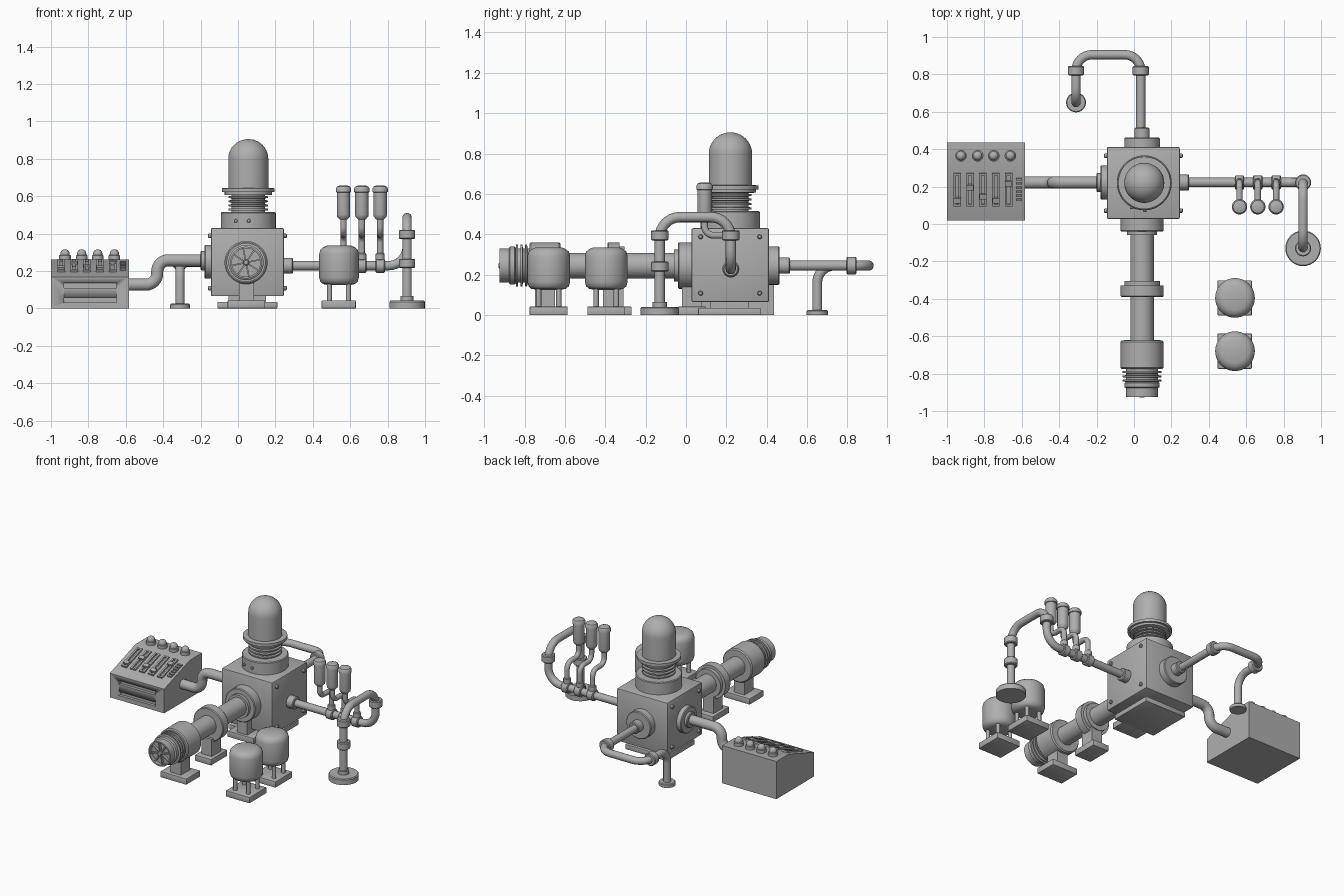
import bpy, bmesh, math
from mathutils import Vector, Matrix

if "Cube" in bpy.data.objects:
    bpy.data.objects.remove(bpy.data.objects["Cube"])

UP, FRONT, BACK = Vector((0, 0, 1)), Vector((0, -1, 0)), Vector((0, 1, 0))
RIGHT, LEFT = Vector((1, 0, 0)), Vector((-1, 0, 0))

# One dark grey for the whole machine
GREY = bpy.data.materials.new("dark_grey")
GREY.diffuse_color = (.43, .43, .43, 1)
GREY.use_nodes = True
GREY.node_tree.nodes["Principled BSDF"].inputs["Base Color"].default_value = GREY.diffuse_color


def smooth(ob):
    ob.data.materials.append(GREY)
    bpy.ops.object.select_all(action='DESELECT')
    ob.select_set(True)
    bpy.context.view_layer.objects.active = ob
    bpy.ops.object.shade_smooth_by_angle(angle=math.radians(35))
    return ob


def finish(name, bm):
    bmesh.ops.recalc_face_normals(bm, faces=bm.faces)
    me = bpy.data.meshes.new(name)
    bm.to_mesh(me)
    bm.free()
    ob = bpy.data.objects.new(name, me)
    bpy.context.collection.objects.link(ob)
    return smooth(ob)


def box(name, lo, hi, bevel=0.0, rot=None):
    """Box between two corners, optionally tilted about its own centre."""
    lo, hi = Vector(lo), Vector(hi)
    bm = bmesh.new()
    m = Matrix.Translation((lo + hi) / 2)
    if rot:
        m = m @ rot
    bmesh.ops.create_cube(bm, size=1, matrix=m @ Matrix.Diagonal((*(hi - lo), 1)))
    if bevel:
        bmesh.ops.bevel(bm, geom=bm.edges[:], offset=bevel, segments=2,
                        profile=0.5, affect='EDGES')
    return finish(name, bm)


def lathe(name, origin, axis, profile, n=32):
    """Turn (radius, distance) pairs about an axis and close both ends."""
    bm = bmesh.new()
    m = Matrix.Translation(origin) @ UP.rotation_difference(axis).to_matrix().to_4x4()
    rings = [[bm.verts.new(m @ Vector((r * math.cos(2 * math.pi * i / n),
                                       r * math.sin(2 * math.pi * i / n), h)))
              for i in range(n)] for r, h in profile]
    for a, b in zip(rings, rings[1:]):
        for i in range(n):
            bm.faces.new((a[i], a[(i + 1) % n], b[(i + 1) % n], b[i]))
    bm.faces.new(rings[0])
    bm.faces.new(rings[-1])
    return finish(name, bm)


def disc(name, origin, axis, r, h, n=32):
    b = min(0.005, h / 4)
    return lathe(name, origin, axis, [(r, 0), (r, h - b), (r - b, h)], n)


def pipe(name, pts, r, bend):
    """Round tube through points with rounded elbows."""
    pts = [Vector(p) for p in pts]
    path = [pts[0]]
    for a, p, c in zip(pts, pts[1:], pts[2:]):
        s, e = p + (a - p).normalized() * bend, p + (c - p).normalized() * bend
        o = s + e - p
        for i in range(9):
            t = i / 8 * math.pi / 2
            path.append(o + (s - o) * math.cos(t) + (e - o) * math.sin(t))
    path.append(pts[-1])
    cu = bpy.data.curves.new(name, 'CURVE')
    cu.dimensions = '3D'
    cu.bevel_depth, cu.bevel_resolution, cu.use_fill_caps = r, 5, True
    sp = cu.splines.new('POLY')
    sp.points.add(len(path) - 1)
    for q, v in zip(sp.points, path):
        q.co = (*v, 1)
    ob = bpy.data.objects.new(name, cu)
    bpy.context.collection.objects.link(ob)
    bpy.ops.object.select_all(action='DESELECT')
    ob.select_set(True)
    bpy.context.view_layer.objects.active = ob
    bpy.ops.object.convert(target='MESH')
    return smooth(bpy.context.view_layer.objects.active)


def coupling(name, centre, axis, r=0.043, h=0.05):
    return lathe(name, Vector(centre) - axis * h / 2, axis,
                 [(r - .005, 0), (r, .005), (r, h - .005), (r - .005, h)], 24)


# Central housing with plinth and corner bolts
box("housing", (-.145, .027, .065), (.245, .412, .43), .008)
box("plinth_neck", (-.05, .12, .03), (.15, .31, .07))
box("plinth", (-.11, .06, 0), (.21, .37, .035), .004)
for y in (.072, .365):
    for z in (.108, .388):
        disc("housing_bolt", (.243, y, z), RIGHT, .012, .018, 12)
        disc("housing_bolt", (-.143, y, z), LEFT, .012, .018, 12)

# Dome stack: collar, ribbed neck, flange and dome
C = Vector((.055, .22, 0))
disc("dome_collar", C + UP * .425, UP, .147, .09, 48)
for x, y in ((-.012, .092), (.058, .077)):
    disc("collar_stud", (x, y, .468), FRONT, .01, .012, 12)
neck = [(.09, .51)]
for i in range(4):
    z = .522 + i * .022
    neck += [(.09, z), (.105, z + .002), (.105, z + .011), (.09, z + .013)]
lathe("dome_ribbed_neck", C, UP, neck + [(.09, .61)], 40)
lathe("dome_flange", C, UP, [(.11, .605), (.126, .607), (.126, .622), (.14, .622), (.14, .642), (.11, .644)], 48)
lathe("dome", C, UP, [(.107, .63), (.107, .798)] +
      [(.107 * math.cos(i * math.pi / 20) + .0005, .798 + .107 * math.sin(i * math.pi / 20))
       for i in range(1, 11)], 48)

# Barrel with flanges, muzzle and fan
B = Vector((.043, 0, .245))
lathe("barrel", B, FRONT, [(.063, -.04), (.063, .64)], 40)
lathe("barrel_root_flange", B, FRONT, [(.115, -.03), (.115, .035), (.11, .04), (.08, .04), (.08, .06), (.063, .06)], 40)
lathe("barrel_mid_ring", B, FRONT, [(.07, .305), (.095, .305), (.095, .33), (.115, .33), (.115, .385), (.11, .39), (.07, .39)], 40)
lathe("muzzle_block", B, FRONT, [(.108, .622), (.115, .63), (.115, .768), (.108, .775)], 40)
ribs = [(.085, .77)]
for y in (.785, .808, .831):
    ribs += [(.085, y), (.104, y + .002), (.104, y + .011), (.085, y + .013)]
lathe("muzzle_ribs", B, FRONT, ribs + [(.094, .85), (.094, .872), (.085, .878), (.085, .925),
                                     (.076, .925), (.076, .9)], 40)
disc("fan_hub", B + FRONT * .895, FRONT, .016, .033, 16)
for i in range(8):
    a = i * math.pi / 4 + .2
    p = B + FRONT * .908 + Vector((math.cos(a), 0, math.sin(a))) * .045
    box("fan_blade", p - Vector((.034, .008, .004)), p + Vector((.034, .008, .004)),
        rot=Matrix.Rotation(-a, 4, 'Y'))

# Barrel stands: centre y, half width, half depth
for y, hx, hy in ((.03, .1, .068), (-.36, .063, .09), (-.698, .1, .077)):
    box("barrel_stand_foot", (.045 - hx, y - hy, 0), (.045 + hx, y + hy, .042), .004)
    box("barrel_stand_neck", (.005, y - .05, .03), (.085, y + .05, .16))

# Two tanks on four legs
for y in (-.395, -.68):
    lathe("tank", (.54, y, 0), UP, [(.06, .125), (.085, .13), (.1, .143), (.106, .165), (.106, .29),
                                   (.1, .313), (.085, .327), (.065, .335)], 40)
    box("tank_foot", (.447, y - .094, 0), (.63, y + .094, .042), .004)
    for dx in (-.05, .05):
        for dy in (-.05, .05):
            lathe("tank_leg", (.54 + dx, y + dy, .035), UP, [(.013, 0), (.013, .11)], 12)

# Right pipe loop to the floor
X = .904
disc("right_pipe_collar", (.24, .222, .228), RIGHT, .042, .055)
pipe("right_pipe", [(.24, .222, .228), (X, .222, .228), (X, .222, .485),
                    (X, -.13, .485), (X, -.13, .02)], .0255, .1)
for y, z in ((.222, .395), (-.13, .395), (-.13, .24)):
    coupling("right_pipe_coupling", (X, y, z), UP)
lathe("right_pipe_foot", (X, -.13, 0), UP, [(.095, 0), (.095, .035), (.09, .041), (.035, .041), (.035, .065)])

# Three valves with bent stems
for x in (.564, .662, .76):
    coupling("valve_coupling", (x, .222, .228), RIGHT, .038)
    pipe("valve_stem", [(x, .222, .23), (x, .222, .395), (x, .092, .395), (x, .092, .5)], .017, .045)
    coupling("valve_stem_base", (x, .222, .275), UP, .024, .04)
    lathe("valve_bulb", (x, .092, 0), UP, [(.02, .475), (.034, .49), (.036, .5), (.036, .62), (.041, .622),
                                         (.041, .64), (.034, .652), (.02, .657)], 24)

# Back pipe loop to the floor
disc("back_flange", (.043, .405, .245), BACK, .095, .058, 40)
disc("back_pipe_collar", (.043, .46, .245), BACK, .04, .055)
pipe("back_pipe", [(.036, .46, .245), (.036, .905, .245), (-.31, .905, .245),
                   (-.31, .65, .245), (-.31, .65, .01)], .025, .085)
for x in (.036, -.31):
    coupling("back_pipe_coupling", (x, .82, .245), BACK)
disc("back_pipe_foot", (-.31, .65, 0), UP, .053, .025)

# Left pipe to the console
disc("left_flange", (-.14, .222, .25), LEFT, .09, .04, 40)
disc("left_pipe_collar", (-.17, .222, .255), LEFT, .052, .03)
pipe("left_pipe", [(-.17, .222, .257), (-.432, .222, .257), (-.432, .222, .127), (-.6, .222, .127)], .033, .06)

# Console body: side section extruded across x, with two vents cut in the front
bm = bmesh.new()
f = bm.faces.new([bm.verts.new((-1, y, z)) for y, z in
                  ((.02, 0), (.435, 0), (.435, .262), (.3, .262), (.02, .168))])
prism = bmesh.ops.extrude_face_region(bm, geom=[f], use_keep_orig=True)['geom']
bmesh.ops.translate(bm, vec=(.418, 0, 0), verts=[v for v in prism if isinstance(v, bmesh.types.BMVert)])
console = finish("console", bm)
for z in (.045, .122):
    cutter = box("vent_cutter", (-.93, 0, z - .014), (-.65, .04, z + .014))
    cutter.hide_render = True
    cutter.hide_set(True)
    cut = console.modifiers.new("vent", 'BOOLEAN')
    cut.operation, cut.object = 'DIFFERENCE', cutter
bpy.ops.object.select_all(action='DESELECT')
console.select_set(True)
bpy.context.view_layer.objects.active = console
bpy.ops.object.convert(target='MESH')
for ob in [o for o in bpy.data.objects if o.name.startswith("vent_cutter")]:
    bpy.data.objects.remove(ob)

# Console sliders, indicator bars and knobs
slope = math.atan2(.094, .28)
tilt = Matrix.Rotation(slope, 4, 'X')


def panel(name, x, y, wx, wy, h):
    c, s = Vector((x, y, .168 + (y - .02) * math.tan(slope))), Vector((wx / 2, wy / 2, h))
    box(name, c - s, c + s, rot=tilt)


for x, y in ((-.945, .13), (-.876, .2), (-.808, .15), (-.738, .13), (-.67, .22)):
    for side in (-.014, .014):
        panel("slider_rail", x + side, .185, .012, .175, .011)
    for end in (.102, .268):
        panel("slider_end", x, end, .04, .01, .011)
    panel("slider_handle", x, y, .038, .028, .02)
for i in range(6):
    panel("indicator_bar", -.615, .13 + i * .022, .034, .011, .009)
for x in (-.925, -.836, -.75, -.661):
    lathe("console_knob", (x, .365, .255), UP, [(.031, 0), (.031, .028), (.025, .03), (.025, .038),
          (.023, .047), (.016, .056), (.006, .06)], 20)
